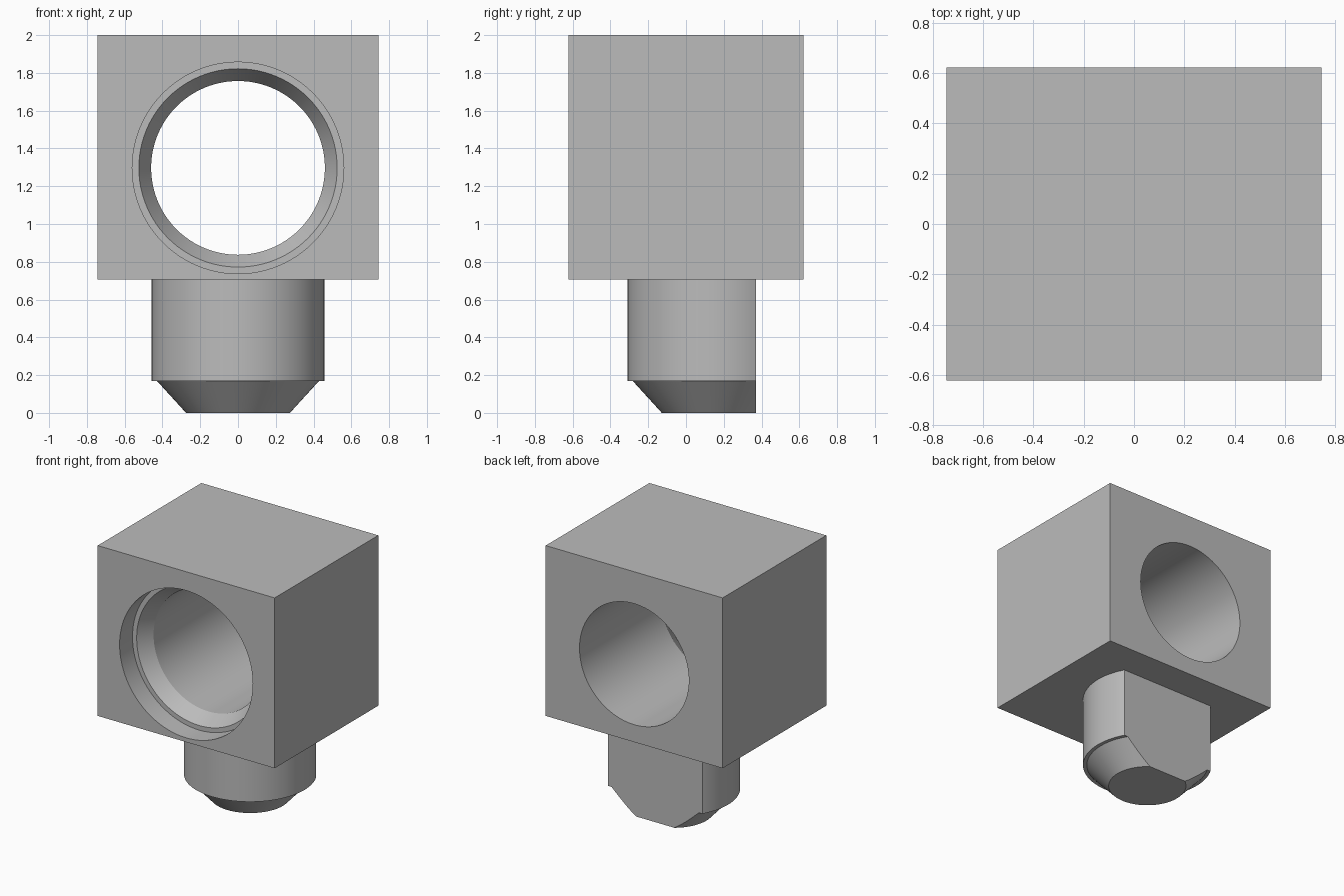
import bpy
import bmesh
import math
from mathutils import Matrix

default = bpy.data.objects.get("Cube")
if default:
    bpy.data.objects.remove(default, do_unlink=True)

GREY = (0.5, 0.5, 0.5, 1.0)
grey = bpy.data.materials.new("plain grey")
grey.use_nodes = True
grey.diffuse_color = GREY
grey.node_tree.nodes["Principled BSDF"].inputs["Base Color"].default_value = GREY


def add_object(name, bm):
    """Turn a bmesh into a linked grey object."""
    bmesh.ops.recalc_face_normals(bm, faces=bm.faces)
    mesh = bpy.data.meshes.new(name)
    bm.to_mesh(mesh)
    bm.free()
    mesh.materials.append(grey)
    obj = bpy.data.objects.new(name, mesh)
    bpy.context.collection.objects.link(obj)
    return obj


def lathe(profile, sides=96):
    """Closed solid of revolution about z from (radius, height) points."""
    bm = bmesh.new()
    rings = []
    for radius, height in profile:
        angles = [math.tau * i / sides for i in range(sides)]
        rings.append([bm.verts.new((radius * math.cos(a), radius * math.sin(a), height))
                      for a in angles])
    for low, high in zip(rings, rings[1:]):
        for i in range(sides):
            j = (i + 1) % sides
            bm.faces.new((low[i], low[j], high[j], high[i]))
    bm.faces.new(rings[0])
    bm.faces.new(rings[-1])
    return bm


def shade(obj):
    bpy.ops.object.select_all(action='DESELECT')
    obj.select_set(True)
    bpy.context.view_layer.objects.active = obj
    bpy.ops.object.shade_smooth_by_angle(angle=math.radians(25))


# Block
bottom, top = 0.705, 2.0
bm = bmesh.new()
bmesh.ops.create_cube(bm, size=1, matrix=Matrix.Translation((0, 0, (bottom + top) / 2))
                      @ Matrix.Diagonal((1.488, 1.245, top - bottom, 1)))
block = add_object("block", bm)

# Stepped bore: wide recess at the front, tapered lead-in, straight through hole
front = -0.6225
bm = lathe([(0.56, front - 0.1), (0.56, front + 0.155), (0.525, front + 0.155),
            (0.46, front + 0.265), (0.46, 0.75)])
bm.transform(Matrix.Translation((0, 0, 1.297)) @ Matrix.Rotation(math.radians(-90), 4, 'X'))
cutter = add_object("bore_cutter", bm)
cutter.hide_render = True

cut = block.modifiers.new("bore", 'BOOLEAN')
cut.operation = 'DIFFERENCE'
cut.solver = 'EXACT'
cut.object = cutter
bpy.context.view_layer.objects.active = block
bpy.ops.object.modifier_apply(modifier=cut.name)
bpy.data.objects.remove(cutter, do_unlink=True)
shade(block)

# Stem: round peg with a stepped conical tip and a flat cut on the back
bm = lathe([(0.275, 0), (0.43, 0.17), (0.457, 0.17), (0.457, bottom + 0.01)])
bm.transform(Matrix.Translation((0, 0.147, 0)))
bmesh.ops.bisect_plane(bm, geom=bm.verts[:] + bm.edges[:] + bm.faces[:],
                       plane_co=(0, 0.37, 0), plane_no=(0, 1, 0), clear_outer=True)
bmesh.ops.holes_fill(bm, edges=[e for e in bm.edges if e.is_boundary], sides=0)
stem = add_object("stem", bm)
shade(stem)
